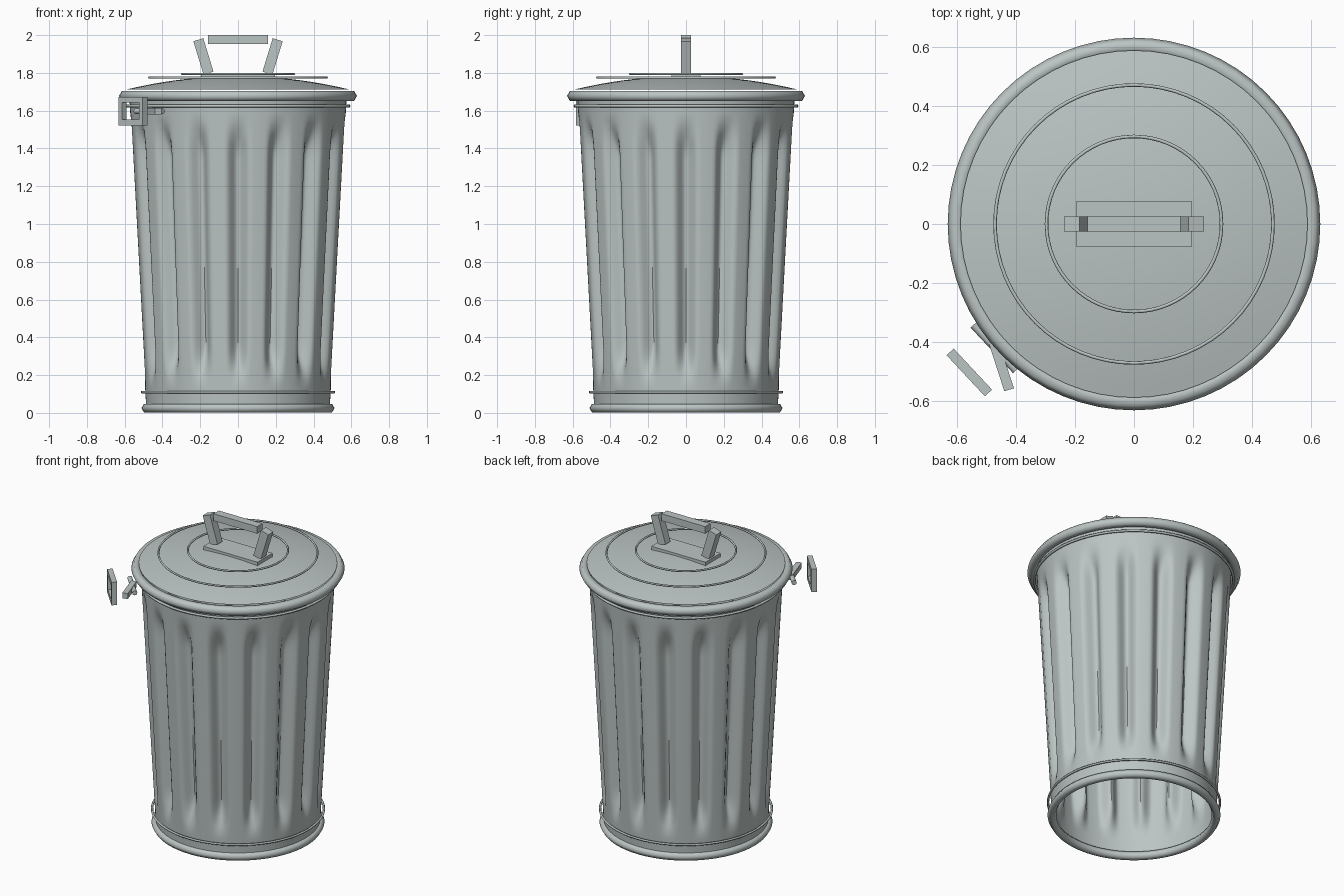
import bpy, bmesh, math
from mathutils import Vector, Matrix

cube = bpy.data.objects.get("Cube")
if cube:
    bpy.data.objects.remove(cube, do_unlink=True)

steel = bpy.data.materials.new("galvanised_steel")
steel.use_nodes = True
COLOR = (0.5, 0.56, 0.55, 1)
steel.diffuse_color = COLOR
steel.node_tree.nodes["Principled BSDF"].inputs["Base Color"].default_value = COLOR


def finish(name, bm, angle=40):
    bmesh.ops.recalc_face_normals(bm, faces=bm.faces)
    mesh = bpy.data.meshes.new(name)
    bm.to_mesh(mesh)
    bm.free()
    obj = bpy.data.objects.new(name, mesh)
    bpy.context.collection.objects.link(obj)
    mesh.materials.append(steel)
    bpy.ops.object.select_all(action="DESELECT")
    obj.select_set(True)
    bpy.context.view_layer.objects.active = obj
    bpy.ops.object.shade_smooth_by_angle(angle=math.radians(angle))
    return obj


def lathe(name, profile, segments=64, closed=False, angle=40, radius=lambda r, z, a: r):
    """Revolve (radius, height) points around z; radius() may shape the wall."""
    bm = bmesh.new()
    angles = [math.tau * i / segments for i in range(segments)]
    rings = []
    for r, z in profile:
        ring = []
        for a in angles:
            d = radius(r, z, a)
            ring.append(bm.verts.new((d * math.cos(a), d * math.sin(a), z)))
        rings.append(ring)
    pairs = list(zip(rings, rings[1:]))
    if closed:
        pairs.append((rings[-1], rings[0]))
    for low, high in pairs:
        for i in range(segments):
            j = (i + 1) % segments
            bm.faces.new((low[i], low[j], high[j], high[i]))
    if not closed and profile[-1][0] < 0.05:
        bm.faces.new(rings[-1])
    return finish(name, bm, angle)


def hoop(name, r, z, thick, sides=6):
    section = [(r + thick * math.cos(math.tau * k / sides),
                z + thick * math.sin(math.tau * k / sides)) for k in range(sides)]
    return lathe(name, section, closed=True, angle=70)


def box(name, center, size, turn=0, tilt=0):
    bm = bmesh.new()
    bmesh.ops.create_cube(bm, size=1)
    place = (Matrix.Translation(center) @ Matrix.Rotation(turn, 4, "Z")
             @ Matrix.Rotation(tilt, 4, "Y") @ Matrix.Diagonal((*size, 1)))
    bm.transform(place)
    return finish(name, bm)


def smoothstep(a, b, x):
    t = min(max((x - a) / (b - a), 0), 1)
    return t * t * (3 - 2 * t)


# Fluted body: sixteen ridges parted by grooves, open underneath
FLUTE = math.tau / 16


def fluted(r, z, a):
    off = math.degrees(abs((a + FLUTE / 2) % FLUTE - FLUTE / 2))
    groove = 1 - smoothstep(0.3, 7, off)
    fade = smoothstep(0.14, 0.36, z) * (1 - smoothstep(1.36, 1.58, z))
    return r - 0.06 * groove * fade


LEVELS = 40
wall = [(0.485 + 0.09 * k / LEVELS, 0.01 + 1.66 * k / LEVELS) for k in range(LEVELS + 1)]
lathe("can_body", wall, segments=256, radius=fluted)

# Hoops around the body
hoop("base_rim", 0.485, 0.025, 0.026)
hoop("lower_hoop", 0.508, 0.11, 0.007)
hoop("upper_hoop", 0.588, 1.625, 0.008)

# Domed lid resting just above a rolled rim
dome = []
for k in range(13):
    r = 0.577 * (1 - k / 12) + 0.01
    dome.append((r, 1.713 + 0.07 * (1 - (r / 0.587) ** 2)))
lathe("lid_dome", dome)
hoop("lid_rim", 0.6, 1.678, 0.03)
hoop("lid_outer_ring", 0.47, 1.775, 0.006)
hoop("lid_inner_ring", 0.296, 1.795, 0.006)

# Lid handle
box("handle_plate", (0, 0, 1.785), (0.39, 0.156, 0.025))
box("handle_grip", (0, 0, 1.977), (0.315, 0.054, 0.046))
for side, word in ((1, "left"), (-1, "right")):
    box(f"handle_leg_{word}", (side * 0.183, 0, 1.887), (0.055, 0.052, 0.185),
        tilt=side * math.radians(17))

# Side latch: square frame, lever and hinge pin
turn = math.radians(-47)
along = Vector((math.cos(turn), math.sin(turn), 0))
center = Vector((-0.557, -0.502, 1.597))
for sign, end, level in ((1, "front", "top"), (-1, "back", "bottom")):
    box(f"latch_frame_{end}", center + along * sign * 0.08, (0.03, 0.033, 0.15), turn)
    box(f"latch_frame_{level}", center + Vector((0, 0, sign * 0.06)), (0.13, 0.033, 0.03), turn)
box("latch_lever", (-0.45, -0.475, 1.597), (0.18, 0.034, 0.036), math.radians(-72))

bm = bmesh.new()
bmesh.ops.create_cone(bm, cap_ends=True, segments=12, radius1=0.015, radius2=0.015, depth=0.21)
bm.transform(Matrix.Translation((-0.47, -0.417, 1.597)) @ along.to_track_quat("Z", "Y").to_matrix().to_4x4())
finish("latch_hinge_pin", bm)
